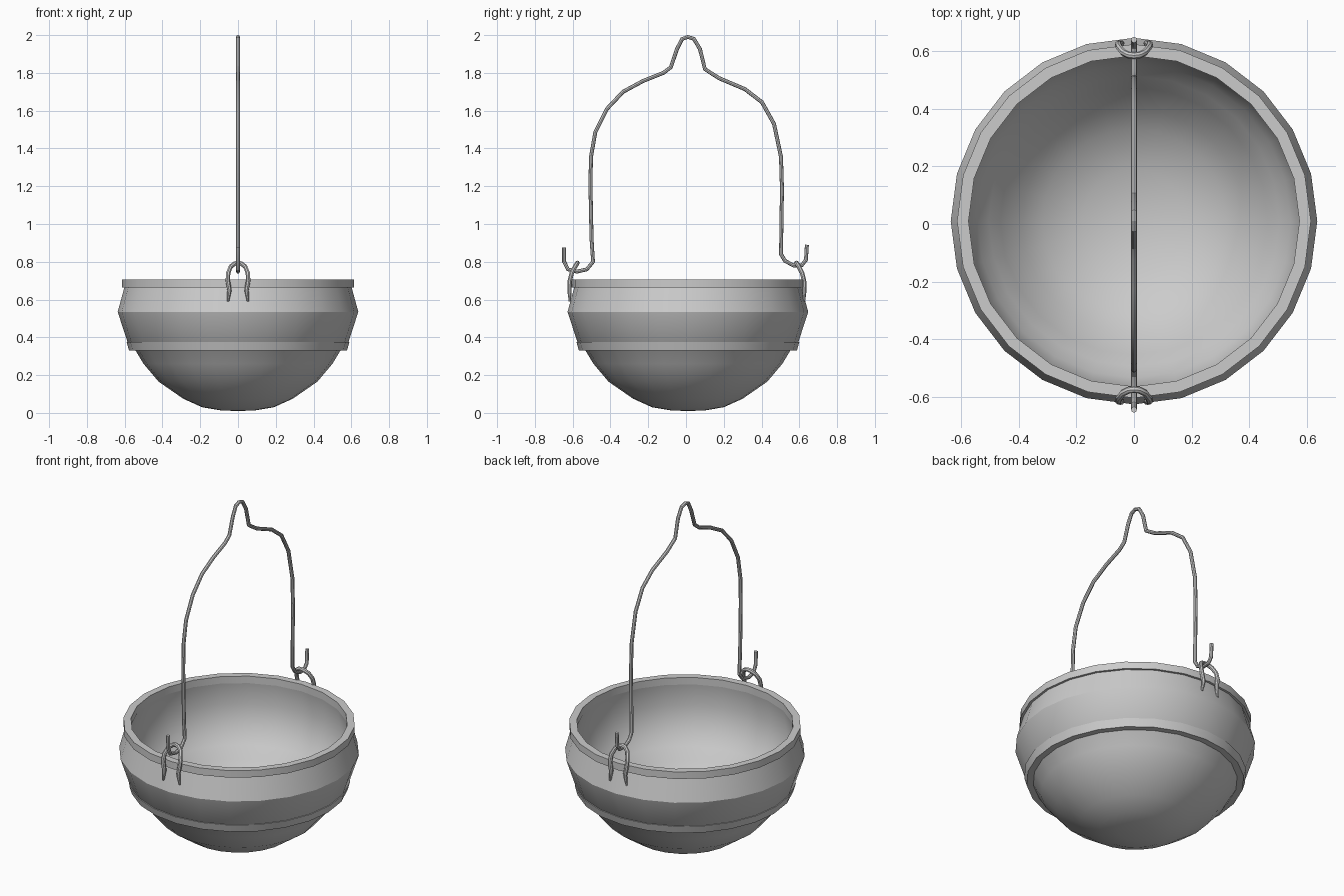
import bpy, bmesh
from math import cos, sin, pi, radians

if "Cube" in bpy.data.objects:
    bpy.data.objects.remove(bpy.data.objects["Cube"])

CY = 0.01      # bowl centre is slightly off the handle centre
SIDES = 24


def finish(ob):
    bpy.ops.object.select_all(action='DESELECT')
    ob.select_set(True)
    bpy.context.view_layer.objects.active = ob
    if ob.type == 'CURVE':
        bpy.ops.object.convert(target='MESH')
    bpy.ops.object.shade_smooth_by_angle(angle=radians(32))


def lathe(name, profile, closed=False):
    bm = bmesh.new()
    rings = []
    for r, z in profile:
        if r == 0:
            rings.append([bm.verts.new((0, CY, z))] * SIDES)
        else:
            rings.append([bm.verts.new((r * cos(2 * pi * i / SIDES),
                                        CY + r * sin(2 * pi * i / SIDES), z))
                          for i in range(SIDES)])
    pairs = list(zip(rings, rings[1:]))
    if closed:
        pairs.append((rings[-1], rings[0]))
    for a, b in pairs:
        for i in range(SIDES):
            j = (i + 1) % SIDES
            bm.faces.new(list(dict.fromkeys((a[i], a[j], b[j], b[i]))))
    bmesh.ops.recalc_face_normals(bm, faces=bm.faces)
    me = bpy.data.meshes.new(name)
    bm.to_mesh(me)
    bm.free()
    ob = bpy.data.objects.new(name, me)
    bpy.context.collection.objects.link(ob)
    finish(ob)


def wire(name, points, radius, tips=(1, 1)):
    cu = bpy.data.curves.new(name, 'CURVE')
    cu.dimensions = '3D'
    cu.bevel_depth = radius
    cu.bevel_resolution = 2
    cu.use_fill_caps = True
    sp = cu.splines.new('POLY')
    sp.points.add(len(points) - 1)
    for p, co in zip(sp.points, points):
        p.co = (*co, 1)
    sp.points[0].radius, sp.points[-1].radius = tips
    ob = bpy.data.objects.new(name, cu)
    bpy.context.collection.objects.link(ob)
    finish(ob)


# Bowl: outer skin up from the bottom, over the lip, then the inner skin down
lathe("bowl", [
    (0, 0.01), (0.09, 0.013), (0.19, 0.03), (0.29, 0.075), (0.42, 0.165),
    (0.50, 0.26), (0.545, 0.335), (0.585, 0.375), (0.637, 0.535), (0.60, 0.67),
    (0.575, 0.67), (0.595, 0.535), (0.545, 0.375), (0.505, 0.335), (0.465, 0.27),
    (0.39, 0.19), (0.32, 0.13), (0.18, 0.07), (0, 0.05)])

# Rim and raised band
lathe("rim", [(0.575, 0.664), (0.615, 0.664), (0.615, 0.705), (0.575, 0.705)], True)
lathe("band", [(0.53, 0.33), (0.577, 0.33), (0.59, 0.375), (0.55, 0.375)], True)

# Bail handle with hooked ends and a hanging loop on top
wire("handle", [(0, y, z) for y, z in [
    (-.645, .875), (-.645, .80), (-.625, .76), (-.577, .748), (-.525, .76),
    (-.492, .80), (-.50, .92), (-.506, 1.21), (-.503, 1.355), (-.48, 1.487),
    (-.418, 1.61), (-.333, 1.70), (-.228, 1.757), (-.12, 1.80), (-.08, 1.83),
    (-.048, 1.926), (-.02, 1.98), (.01, 1.99), (.042, 1.98), (.074, 1.926),
    (.10, 1.82), (.175, 1.772), (.312, 1.714), (.402, 1.645), (.466, 1.53),
    (.503, 1.355), (.508, 1.185), (.503, .84), (.524, .805), (.57, .78),
    (.614, .783), (.635, .81), (.64, .89)]], 0.0105)

# Wire lugs on the front and back of the rim
half = [(.053, .620, .59), (.045, .622, .65), (.054, .620, .70),
        (.052, .610, .74), (.038, .592, .775), (.018, .582, .79)]
path = half + [(0, .58, .794)] + [(-x, y, z) for x, y, z in reversed(half)]
for name, s in (("front_lug", -1), ("back_lug", 1)):
    wire(name, [(x, CY / 2 + s * y, z) for x, y, z in path], 0.012, (0.5, 0.5))
